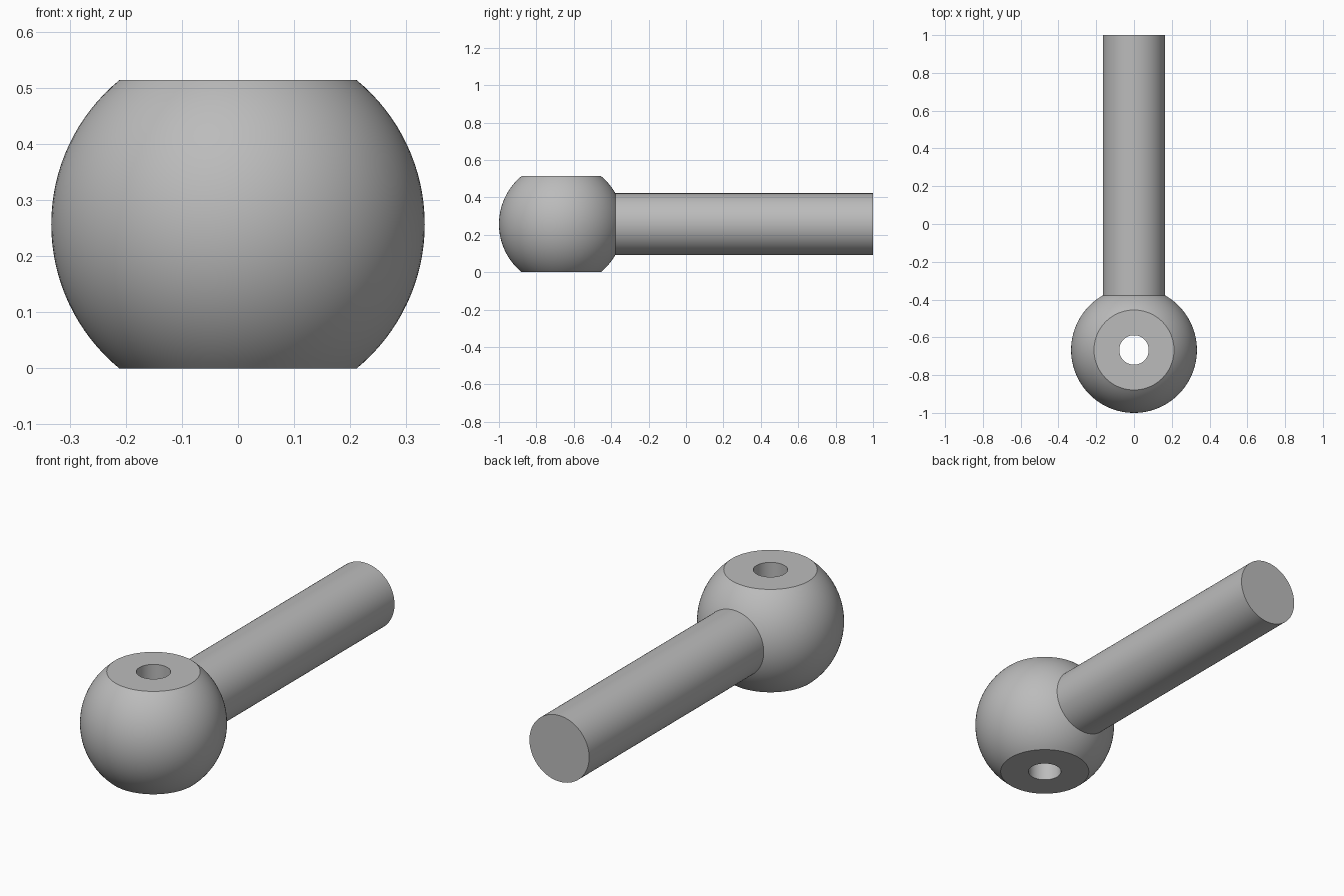
import bpy
import bmesh
from math import asin, cos, sin, pi, radians, sqrt
from mathutils import Matrix, Vector

BALL_R = 0.333
HALF_H = 0.257       # half height between the two flats
HOLE_R = 0.078
ROD_R = 0.165
BALL_Y = BALL_R - 1
SEGMENTS = 96

cube = bpy.data.objects.get("Cube")
if cube:
    bpy.data.objects.remove(cube, do_unlink=True)

steel = bpy.data.materials.new("grey_steel")
steel.use_nodes = True
grey = (0.5, 0.5, 0.5, 1)
steel.diffuse_color = grey
steel.node_tree.nodes["Principled BSDF"].inputs["Base Color"].default_value = grey


def lathe(name, profile, closed, transform):
    """Spin a (radius, height) profile about z, then place it."""
    bm = bmesh.new()
    verts = [bm.verts.new((r, 0, z)) for r, z in profile]
    pairs = list(zip(verts, verts[1:]))
    if closed:
        pairs.append((verts[-1], verts[0]))
    edges = [bm.edges.new(p) for p in pairs]
    bmesh.ops.spin(bm, geom=verts + edges, cent=(0, 0, 0), axis=(0, 0, 1),
                   angle=2 * pi, steps=SEGMENTS)
    bmesh.ops.remove_doubles(bm, verts=bm.verts, dist=0.0001)
    bmesh.ops.holes_fill(bm, edges=bm.edges, sides=0)
    bmesh.ops.recalc_face_normals(bm, faces=bm.faces)
    bm.transform(transform)
    mesh = bpy.data.meshes.new(name)
    bm.to_mesh(mesh)
    bm.free()
    mesh.materials.append(steel)
    obj = bpy.data.objects.new(name, mesh)
    bpy.context.collection.objects.link(obj)
    bpy.ops.object.select_all(action="DESELECT")
    obj.select_set(True)
    bpy.context.view_layer.objects.active = obj
    bpy.ops.object.shade_smooth_by_angle(angle=radians(30))
    return obj


# Ball with flats at top and bottom and a through hole
limit = asin(HALF_H / BALL_R)
steps = 32
angles = [limit * (2 * i / steps - 1) for i in range(steps + 1)]
ball = [(BALL_R * cos(a), BALL_R * sin(a)) for a in angles]
ball += [(HOLE_R, HALF_H), (HOLE_R, -HALF_H)]
centre = Vector((0, BALL_Y, HALF_H))
lathe("ball_head", ball, True, Matrix.Translation(centre))

# Round shank leaving the ball towards the back
start = sqrt(BALL_R ** 2 - ROD_R ** 2) - 0.004
length = 1 - BALL_Y
shank = [(ROD_R, start), (ROD_R, length)]
lathe("shank", shank, False,
      Matrix.Translation(centre) @ Matrix.Rotation(-pi / 2, 4, "X"))
